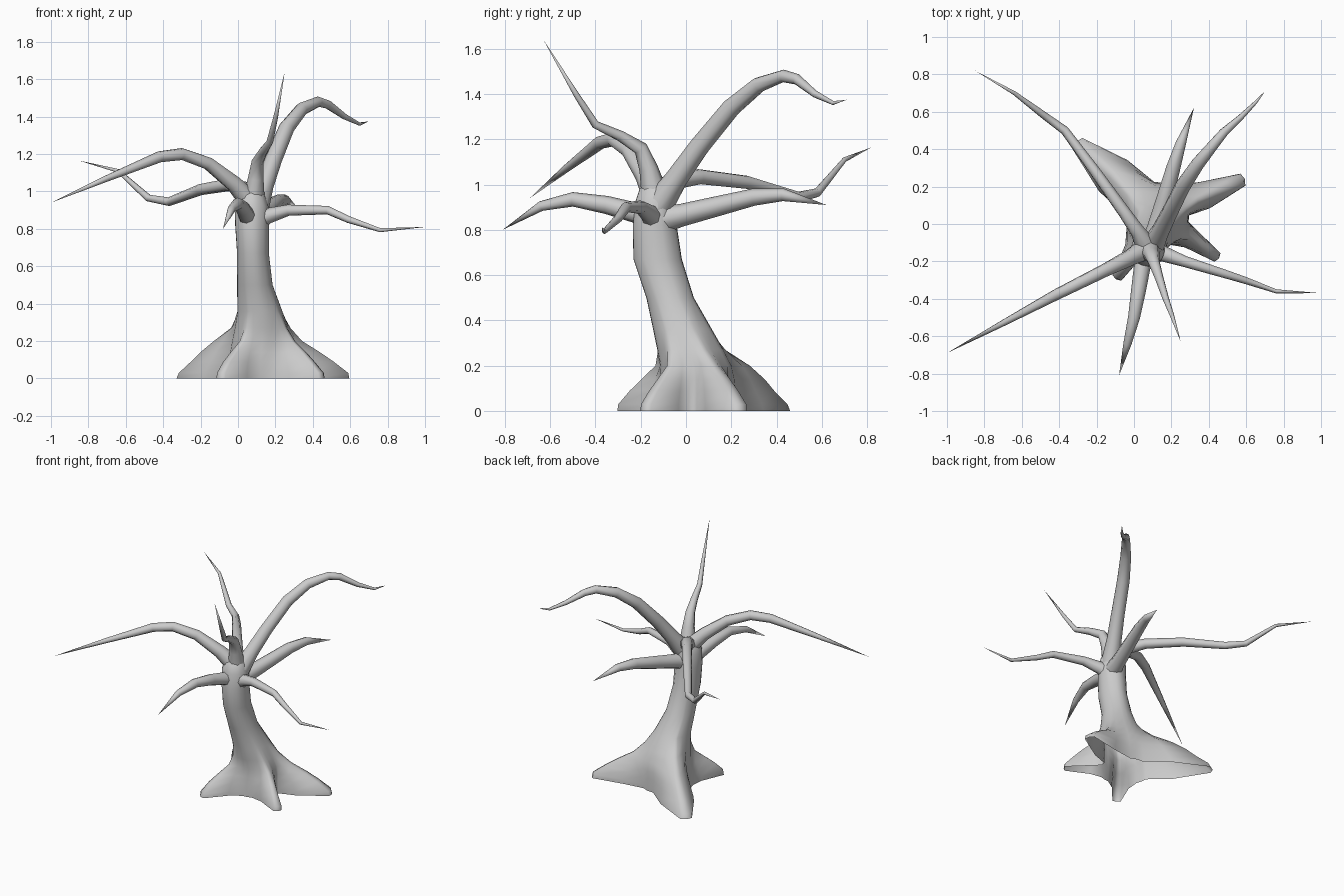
import bpy, bmesh, math
from mathutils import Vector


def finish(bm, name):
    bmesh.ops.recalc_face_normals(bm, faces=bm.faces[:])
    me = bpy.data.meshes.new(name)
    bm.to_mesh(me)
    bm.free()
    me.shade_smooth()
    ob = bpy.data.objects.new(name, me)
    bpy.context.collection.objects.link(ob)
    return ob


def bridge(bm, a, b):
    n = len(a)
    for i in range(n):
        bm.faces.new((a[i], a[(i + 1) % n], b[(i + 1) % n], b[i]))


def branch(name, pts, radii, sides=8):
    """Tapered tube swept along a path, ending in a point."""
    bm = bmesh.new()
    pts = [Vector(p) for p in pts]
    prev, u, old = None, None, None
    for i, p in enumerate(pts[:-1]):
        t = (pts[i + 1] - p).normalized()
        if i:
            t = (t + (p - pts[i - 1]).normalized()).normalized()
            u = old.rotation_difference(t) @ u
        else:
            u = t.orthogonal().normalized()
        old = t
        v = t.cross(u)
        ring = [bm.verts.new(p + radii[i] * (math.cos(a) * u + math.sin(a) * v))
                for a in (2 * math.pi * k / sides for k in range(sides))]
        if prev:
            bridge(bm, prev, ring)
        prev = ring
    tip = bm.verts.new(pts[-1])
    for k in range(sides):
        bm.faces.new((prev[k], prev[(k + 1) % sides], tip))
    return finish(bm, name)


# Roots: angle, reach, half width in degrees, share of the reach kept at each height
low = [1, .98, .74, .5, .2, .06, 0]
tall = [1, .96, .76, .62, .42, .16, 0]
roots = [(-35, .40, 14, low), (22, .50, 15, low), (138, .57, 20, tall), (238, .40, 14, low)]
spokes = []   # angle, ground radius, falloff
for i, (ang, reach, w, fall) in enumerate(roots):
    for off, r in ((-w, .58 * reach), (-4, reach), (0, reach * 1.02), (4, reach), (w, .58 * reach)):
        spokes.append((ang + off, r, fall))
    nxt = roots[(i + 1) % 4]
    a0 = ang + w
    a1 = nxt[0] - nxt[2] + (360 if i == 3 else 0)
    for f in (.3, .5, .7):
        spokes.append((a0 + f * (a1 - a0), .175, fall))

# Trunk rings: z, centre x, centre y, radius x, radius y
rings = [(0, .12, .05, .16, .16), (.03, .12, .05, .16, .16), (.09, .12, .05, .16, .16),
         (.14, .125, .05, .16, .16), (.2, .13, .045, .155, .155), (.27, .127, .02, .14, .145),
         (.36, .117, -.015, .12, .13), (.5, .09, -.07, .095, .105), (.67, .08, -.125, .085, .107),
         (.82, .075, -.138, .09, .097), (.92, .073, -.137, .09, .088), (.98, .072, -.135, .07, .07),
         (1.02, .07, -.13, .035, .035)]
bm = bmesh.new()
prev = None
for k, (z, cx, cy, rx, ry) in enumerate(rings):
    ring = []
    for ang, r, fall in spokes:
        a = math.radians(ang)
        f = fall[k] if k < len(fall) else 0
        x = rx + (r - rx) * f
        y = ry + (r - ry) * f
        ring.append(bm.verts.new((cx + x * math.cos(a), cy + y * math.sin(a), z)))
    if prev:
        bridge(bm, prev, ring)
    prev = ring
bm.faces.new(prev)
finish(bm, "trunk_and_roots")

# Branches
branch("branch_front_left",
       [(.07, -.13, .94), (-.02, -.18, 1.04), (-.16, -.25, 1.15), (-.3, -.32, 1.2),
        (-.42, -.38, 1.185), (-.7, -.53, 1.07), (-1, -.69, .94)],
       [.06, .045, .036, .033, .03, .017])
branch("branch_back_left",
       [(.07, -.12, .96), (.02, -.04, 1.02), (-.05, .06, 1.035), (-.2, .27, 1.01), (-.37, .5, .945),
        (-.48, .58, .965), (-.64, .70, 1.11), (-.85, .82, 1.165)],
       [.06, .04, .034, .03, .024, .02, .011])
branch("branch_back_right_tall",
       [(.09, -.14, .88), (.14, -.04, 1.03), (.19, .06, 1.17), (.26, .2, 1.34), (.34, .32, 1.44),
        (.43, .43, 1.48), (.48, .49, 1.465), (.57, .57, 1.40), (.65, .65, 1.36), (.7, .71, 1.375)],
       [.07, .05, .045, .042, .036, .028, .024, .016, .009])
branch("branch_back",
       [(.09, -.13, .84), (.12, -.02, .865), (.16, .12, .9), (.21, .3, .945), (.25, .43, .955),
        (.32, .62, .91)],
       [.065, .05, .045, .038, .028])
branch("branch_right",
       [(.08, -.14, .83), (.16, -.16, .87), (.27, -.2, .9), (.48, -.265, .9), (.59, -.3, .85),
        (.76, -.36, .793), (1, -.37, .81)],
       [.065, .042, .03, .023, .019, .011])
branch("branch_front",
       [(.07, -.12, .84), (.045, -.22, .875), (.025, -.35, .91), (0, -.5, .935), (-.035, -.64, .905),
        (-.08, -.81, .8)],
       [.065, .045, .04, .032, .022])
branch("branch_front_upright",
       [(.08, -.13, .92), (.095, -.165, 1.07), (.105, -.2, 1.16), (.135, -.29, 1.215),
        (.17, -.4, 1.265), (.2, -.48, 1.39), (.25, -.63, 1.64)],
       [.065, .042, .032, .024, .018, .013])
